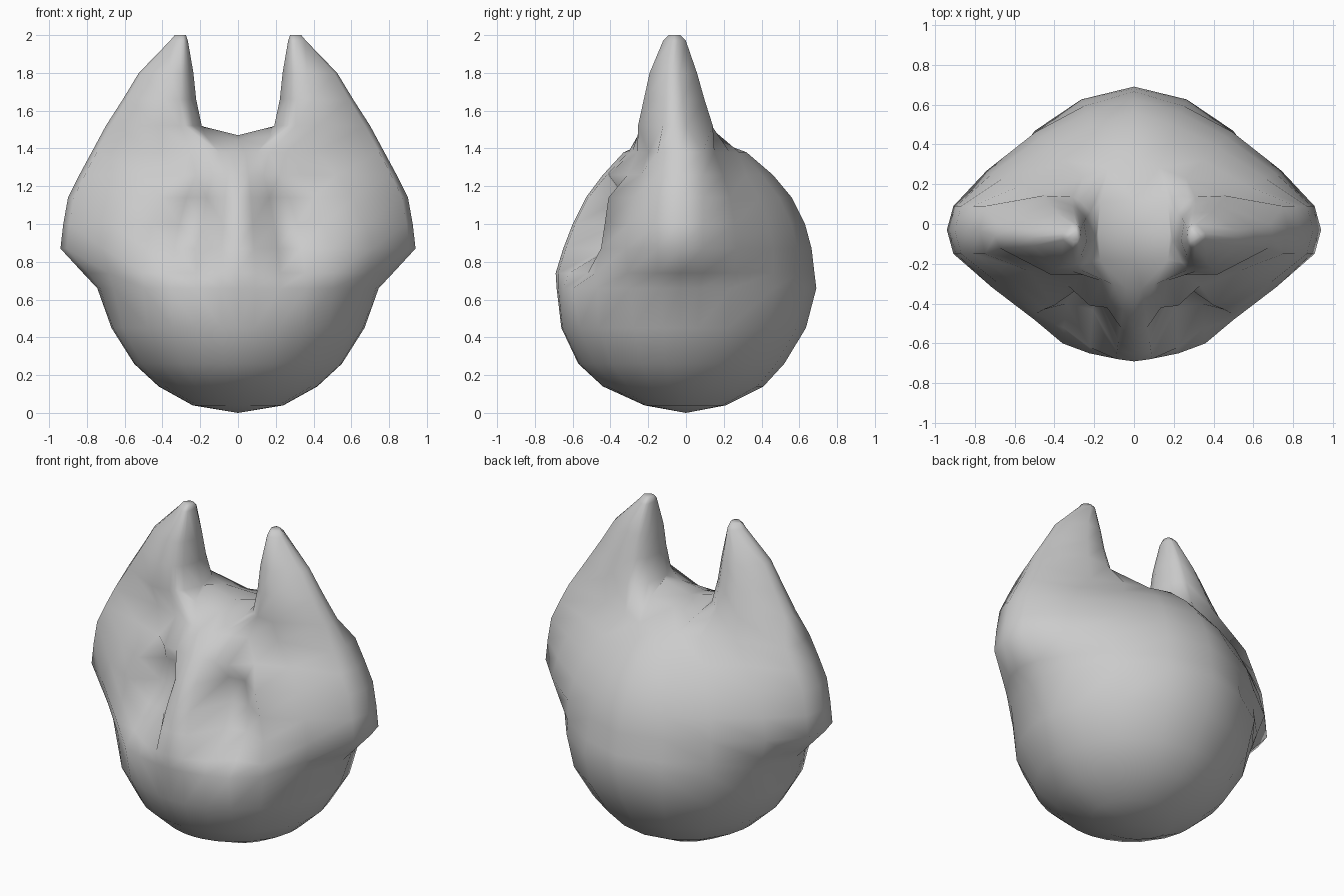
import bpy, bmesh
from math import sin, cos, radians, atan2

if "Cube" in bpy.data.objects:
    bpy.data.objects.remove(bpy.data.objects["Cube"])

CY = -0.03
ANGLES = [0, 8, 20, 33, 48, 68, 82, 90, 98, 112, 135, 158, 180]   # front to back
# z, half width, front reach, back reach, roundness (2 = ellipse, 1 = diamond)
RINGS = [(0.04, 0.24, 0.22, 0.21, 2), (0.14, 0.42, 0.44, 0.41, 2),
         (0.26, 0.55, 0.57, 0.52, 2), (0.45, 0.67, 0.66, 0.635, 1.95),
         (0.66, 0.745, 0.685, 0.69, 1.8), (0.74, 0.82, 0.69, 0.68, 1.6),
         (0.87, 0.94, 0.65, 0.665, 1.45), (1.0, 0.925, 0.60, 0.63, 1.4),
         (1.14, 0.90, 0.53, 0.56, 1.32), (1.26, 0.84, 0.44, 0.46, 1.22),
         (1.38, 0.775, 0.33, 0.32, 1.15)]
# y of inner floor, outer floor and outer rim of the eye socket, by ring height
SOCKET = {0.66: (-0.65, -0.60, -0.47), 0.74: (-0.62, -0.52, -0.48), 0.87: (-0.43, -0.40, -0.45),
          1.0: (-0.35, -0.33, -0.43), 1.14: (-0.33, -0.32, -0.41), 1.26: (-0.42, -0.41, -0.31)}
# ear sections: z, inner x, outer x, front y, back y
EARS = [(1.52, 0.19, 0.70, -0.25, 0.145), (1.66, 0.22, 0.61, -0.22, 0.10),
        (1.80, 0.235, 0.525, -0.19, 0.06), (1.97, 0.265, 0.36, -0.12, 0.0),
        (2.0, 0.275, 0.335, -0.09, -0.03)]

bm = bmesh.new()


def face(*vs):
    bm.faces.new(vs)


# Half of the head, stacked in rings
rings = []
for z, a, f, b, p in RINGS:
    ring = []
    for i, deg in enumerate(ANGLES):
        s, c = sin(radians(deg)), cos(radians(deg))
        if deg in (0, 180):
            s = 0
        reach = f + CY if c > 0 else b - CY
        r = (abs(s / a) ** p + abs(c / reach) ** p) ** (-1 / p)
        x, y = r * s, CY - r * c
        if z in SOCKET and i in (2, 3, 4):
            y = SOCKET[z][i - 2]
        if z > 0.7 and deg in (82, 98):      # blunt cheek edge
            x, y = 0.965 * a, CY + (0.12 if deg > 90 else -0.12)
        ring.append(bm.verts.new((x, y, z)))
    rings.append(ring)
base = bm.verts.new((0, 0, 0))
for i in range(len(ANGLES) - 1):
    face(base, rings[0][i + 1], rings[0][i])
    for lo, hi in zip(rings, rings[1:]):
        face(lo[i], lo[i + 1], hi[i + 1], hi[i])

# Saddle between the ears
p = rings[-1]
a = [bm.verts.new(c) for c in ((0, -0.18, 1.445), (0, -0.04, 1.47), (0, 0.12, 1.455))]
b = [bm.verts.new(c) for c in ((0.17, -0.18, 1.465), (0.18, -0.04, 1.515), (0.17, 0.11, 1.465))]
face(p[0], p[1], a[0])
face(p[1], p[2], b[0], a[0])
face(a[0], b[0], b[1], a[1])
face(a[1], b[1], b[2], a[2])
face(a[2], b[2], p[11], p[12])

# Ear drawn up from the open loop
loop = p[2:12] + b[::-1]
x0, x1 = min(v.co.x for v in loop), max(v.co.x for v in loop)
y0, y1 = min(v.co.y for v in loop), max(v.co.y for v in loop)
dirs = [atan2((v.co.y - (y0 + y1) / 2) / (y1 - y0), (v.co.x - (x0 + x1) / 2) / (x1 - x0)) for v in loop]
n = len(loop)
for z, xi, xo, yf, yb in EARS:
    new = [bm.verts.new(((xi + xo) / 2 + (xo - xi) / 2 * cos(t),
                         (yf + yb) / 2 + (yb - yf) / 2 * sin(t) * (1 - 0.25 * cos(t)), z))
           for t in dirs]
    for i in range(n):
        j = (i + 1) % n
        face(loop[i], loop[j], new[j], new[i])
    loop = new
face(*loop)

bmesh.ops.recalc_face_normals(bm, faces=bm.faces)
mesh = bpy.data.meshes.new("eared_head")
bm.to_mesh(mesh)
bm.free()
mesh.shade_smooth()
head = bpy.data.objects.new("eared_head", mesh)
bpy.context.collection.objects.link(head)

# Other half
mirror = head.modifiers.new("mirror", 'MIRROR')
mirror.use_clip = True
mirror.merge_threshold = 0.001
